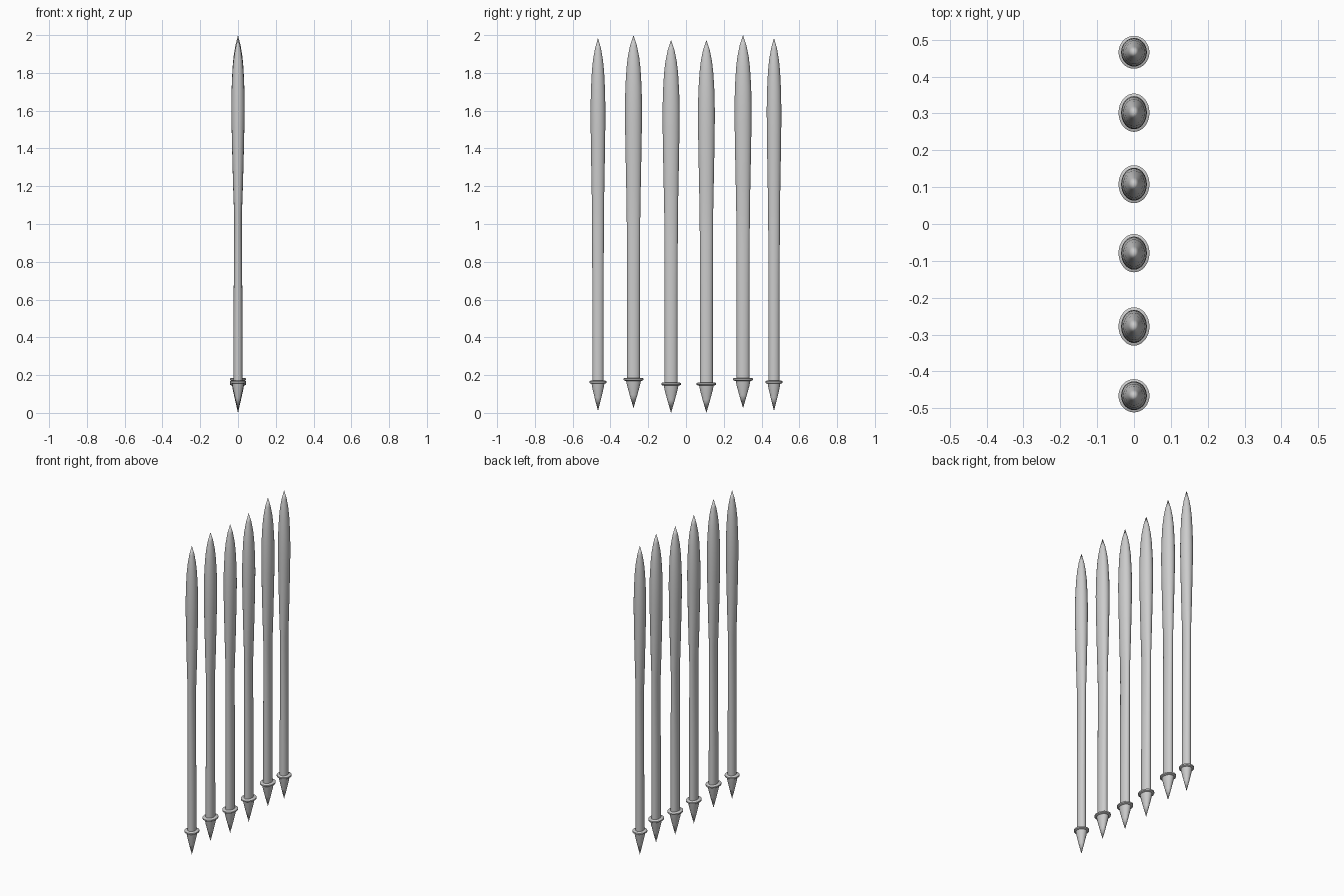
import bpy, bmesh, math

if "Cube" in bpy.data.objects:
    bpy.data.objects.remove(bpy.data.objects["Cube"])

SIDES = 32


def lathe(name, rings, y, z0, wide):
    """Elliptical lathe: rings are (z, x radius, y radius); closed with points or caps."""
    bm = bmesh.new()
    loops = []
    for z, rx, ry in rings:
        if rx == 0:
            loops.append([bm.verts.new((0, y, z0 + z))])
        else:
            loops.append([bm.verts.new((rx * math.cos(a), y + ry * wide * math.sin(a), z0 + z))
                          for a in (2 * math.pi * i / SIDES for i in range(SIDES))])
    for lo, hi in zip(loops, loops[1:]):
        for i in range(SIDES):
            j = (i + 1) % SIDES
            quad = [lo[i % len(lo)], lo[j % len(lo)], hi[j % len(hi)], hi[i % len(hi)]]
            bm.faces.new(list(dict.fromkeys(quad)))
    for loop in (loops[0], loops[-1]):
        if len(loop) > 1:
            bm.faces.new(loop)
    bmesh.ops.recalc_face_normals(bm, faces=bm.faces)
    mesh = bpy.data.meshes.new(name)
    bm.to_mesh(mesh)
    bm.free()
    ob = bpy.data.objects.new(name, mesh)
    bpy.context.collection.objects.link(ob)
    bpy.ops.object.select_all(action='DESELECT')
    ob.select_set(True)
    bpy.context.view_layer.objects.active = ob
    bpy.ops.object.shade_smooth_by_angle(angle=math.radians(35))


# shaft swelling into a leaf-shaped head
SHAFT = [(0.155, .024, .034), (0.35, .024, .034), (0.65, .0225, .0345), (0.95, .020, .0355),
         (1.05, .0205, .036), (1.2, .026, .039), (1.35, .030, .042), (1.5, .0335, .0445),
         (1.6, .035, .045), (1.7, .0335, .043), (1.8, .029, .037), (1.86, .0235, .030),
         (1.92, .014, .018), (1.975, 0, 0)]
# thin flange at the foot of the shaft
COLLAR = [(0.145, .036, .045), (0.149, .042, .052), (0.157, .042, .052), (0.161, .036, .045)]
# pointed foot
SPIKE = [(0, 0, 0), (0.07, .016, .0205), (0.12, .027, .034), (0.15, .032, .040)]

# (y position, base height, width factor)
BARS = [(-.466, .01, .87), (-.278, .025, 1.0), (-.079, .0, 1.0),
        (.108, .0, .99), (.302, .025, 1.0), (.466, .01, .86)]

for n, (y, z0, wide) in enumerate(BARS, 1):
    lathe(f"shaft_{n}", SHAFT, y, z0, wide)
    lathe(f"collar_{n}", COLLAR, y, z0, wide)
    lathe(f"spike_{n}", SPIKE, y, z0, wide)
